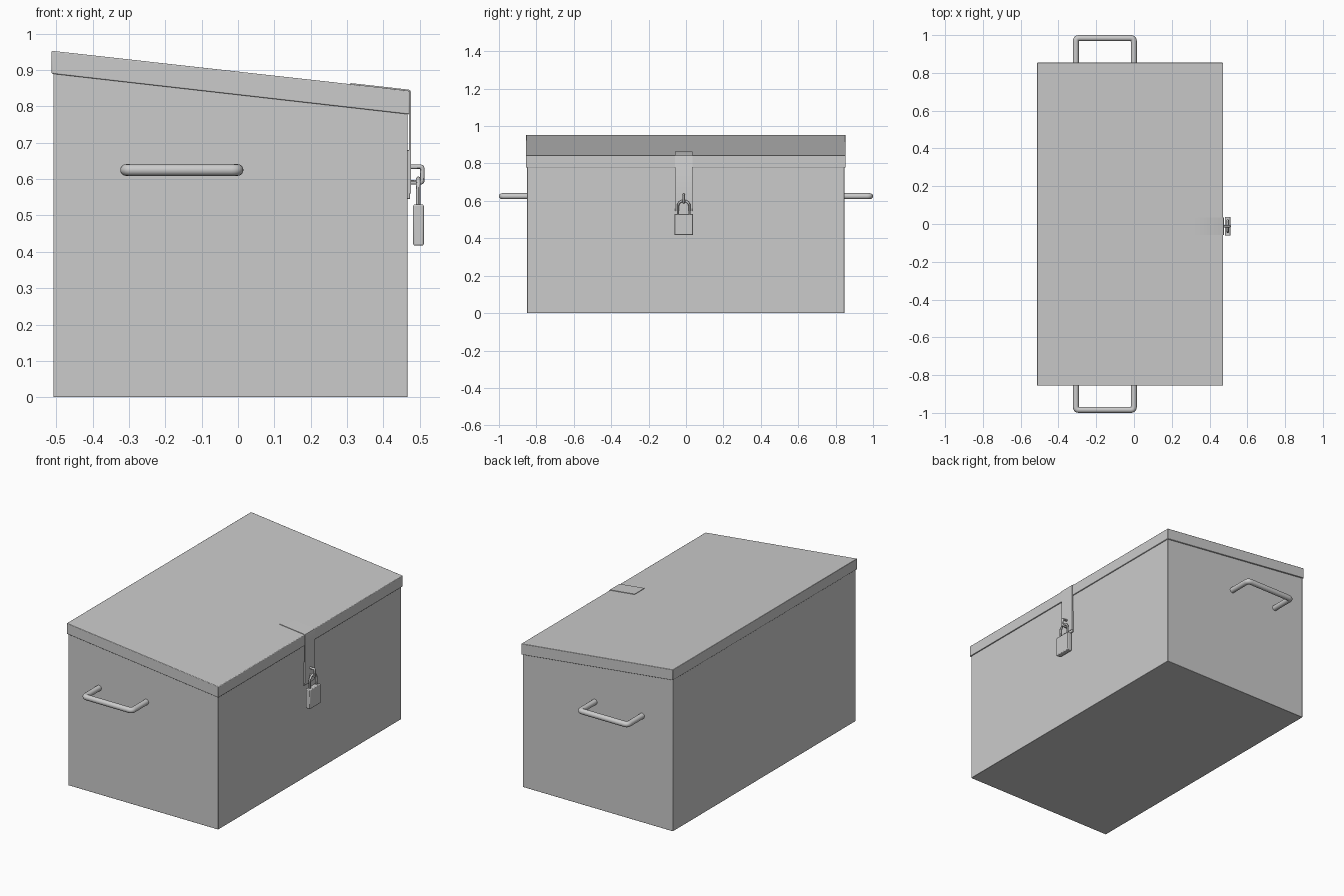
import bpy, bmesh
from math import sin, cos, pi, radians
from mathutils import Vector

if "Cube" in bpy.data.objects:
    bpy.data.objects.remove(bpy.data.objects["Cube"])


def finish(name, bm, bevel=0.0, segments=2):
    bmesh.ops.recalc_face_normals(bm, faces=bm.faces)
    me = bpy.data.meshes.new(name)
    bm.to_mesh(me)
    bm.free()
    ob = bpy.data.objects.new(name, me)
    bpy.context.collection.objects.link(ob)
    if bevel:
        m = ob.modifiers.new("soft_edges", 'BEVEL')
        m.width = bevel
        m.segments = segments
        m.limit_method = 'ANGLE'
    bpy.ops.object.select_all(action='DESELECT')
    ob.select_set(True)
    bpy.context.view_layer.objects.active = ob
    bpy.ops.object.shade_smooth_by_angle(angle=radians(30))
    return ob


def prism(name, profile, y0, y1, bevel=0.0):
    """Extrude an x-z profile along y."""
    bm = bmesh.new()
    face = bm.faces.new([bm.verts.new((x, y0, z)) for x, z in profile])
    ext = bmesh.ops.extrude_face_region(bm, geom=[face])
    verts = [g for g in ext["geom"] if isinstance(g, bmesh.types.BMVert)]
    bmesh.ops.translate(bm, verts=verts, vec=(0, y1 - y0, 0))
    return finish(name, bm, bevel)


def rounded(points, r, steps=5):
    """Replace the inner corners of a path with small curves."""
    p = [Vector(q) for q in points]
    out = [p[0]]
    for a, b, c in zip(p, p[1:], p[2:]):
        s, e = b + (a - b).normalized() * r, b + (c - b).normalized() * r
        for i in range(steps + 1):
            t = i / steps
            out.append(s * (1 - t) ** 2 + b * 2 * t * (1 - t) + e * t * t)
    return out + [p[-1]]


def tube(name, path, normal, radius, sides=16):
    """Sweep a round section along a planar path."""
    bm = bmesh.new()
    n = Vector(normal)
    p = [Vector(q) for q in path]
    rings = []
    for i, c in enumerate(p):
        d1 = (p[max(i, 1)] - p[max(i, 1) - 1]).normalized()
        j = min(i, len(p) - 2)
        d2 = (p[j + 1] - p[j]).normalized()
        t = (d1 + d2).normalized()
        side = t.cross(n) / t.dot(d1)
        rings.append([bm.verts.new(c + (side * cos(2 * pi * k / sides) + n * sin(2 * pi * k / sides)) * radius)
                      for k in range(sides)])
    for a, b in zip(rings, rings[1:]):
        for k in range(sides):
            m = (k + 1) % sides
            bm.faces.new((a[k], a[m], b[m], b[k]))
    bm.faces.new(rings[0])
    bm.faces.new(rings[-1])
    return finish(name, bm)


def lid_z(x):
    return 0.953 - 0.1117 * (x + 0.513)


# Box body with a sloping top tucked under the lid
prism("box_body", [(-0.508, 0), (0.466, 0), (0.466, lid_z(0.466) - 0.02),
                   (-0.508, lid_z(-0.508) - 0.02)], -0.849, 0.847, 0.002)

# Overhanging lid
L, R = -0.513, 0.472
prism("lid", [(L, lid_z(L) - 0.063), (R, lid_z(R) - 0.065), (R, lid_z(R)), (L, lid_z(L))],
      -0.856, 0.854, 0.003)

# Side carrying handles
for name, s in (("handle_front", -1), ("handle_back", 1)):
    path = rounded([(-0.308, s * 0.84, 0.625), (-0.308, s * 0.984, 0.625),
                    (-0.001, s * 0.984, 0.625), (-0.001, s * 0.84, 0.625)], 0.018)
    tube(name, path, (0, 0, 1), 0.016)

# Hasp strap folded over the lid edge
CY = -0.012
prism("hasp_strap", [(0.31, lid_z(0.31) - 0.002), (0.31, lid_z(0.31) + 0.003),
                     (0.469, lid_z(0.469) + 0.003), (0.474, lid_z(0.474) + 0.001),
                     (0.476, 0.838), (0.476, 0.56), (0.471, 0.56), (0.471, 0.84)],
      CY - 0.046, CY + 0.046)

# Plate behind the strap on the box front
prism("staple_plate", [(0.464, 0.545), (0.473, 0.545), (0.473, 0.68), (0.464, 0.68)],
      CY - 0.046, CY + 0.046, 0.002)

# Staple loop
tube("staple", rounded([(0.468, CY, 0.634), (0.507, CY, 0.634),
                        (0.507, CY, 0.591), (0.468, CY, 0.591)], 0.006),
     (0, 1, 0), 0.006, 12)

# Padlock shackle and case
arch = [(0.496, CY + 0.031 * cos(pi * i / 16), 0.57 + 0.031 * sin(pi * i / 16)) for i in range(17)]
tube("padlock_shackle", [(0.496, CY + 0.031, 0.52)] + arch + [(0.496, CY - 0.031, 0.52)],
     (1, 0, 0), 0.006, 12)
prism("padlock_case", [(0.482, 0.417), (0.511, 0.417), (0.511, 0.53), (0.482, 0.53)],
      CY - 0.05, CY + 0.05, 0.004)
